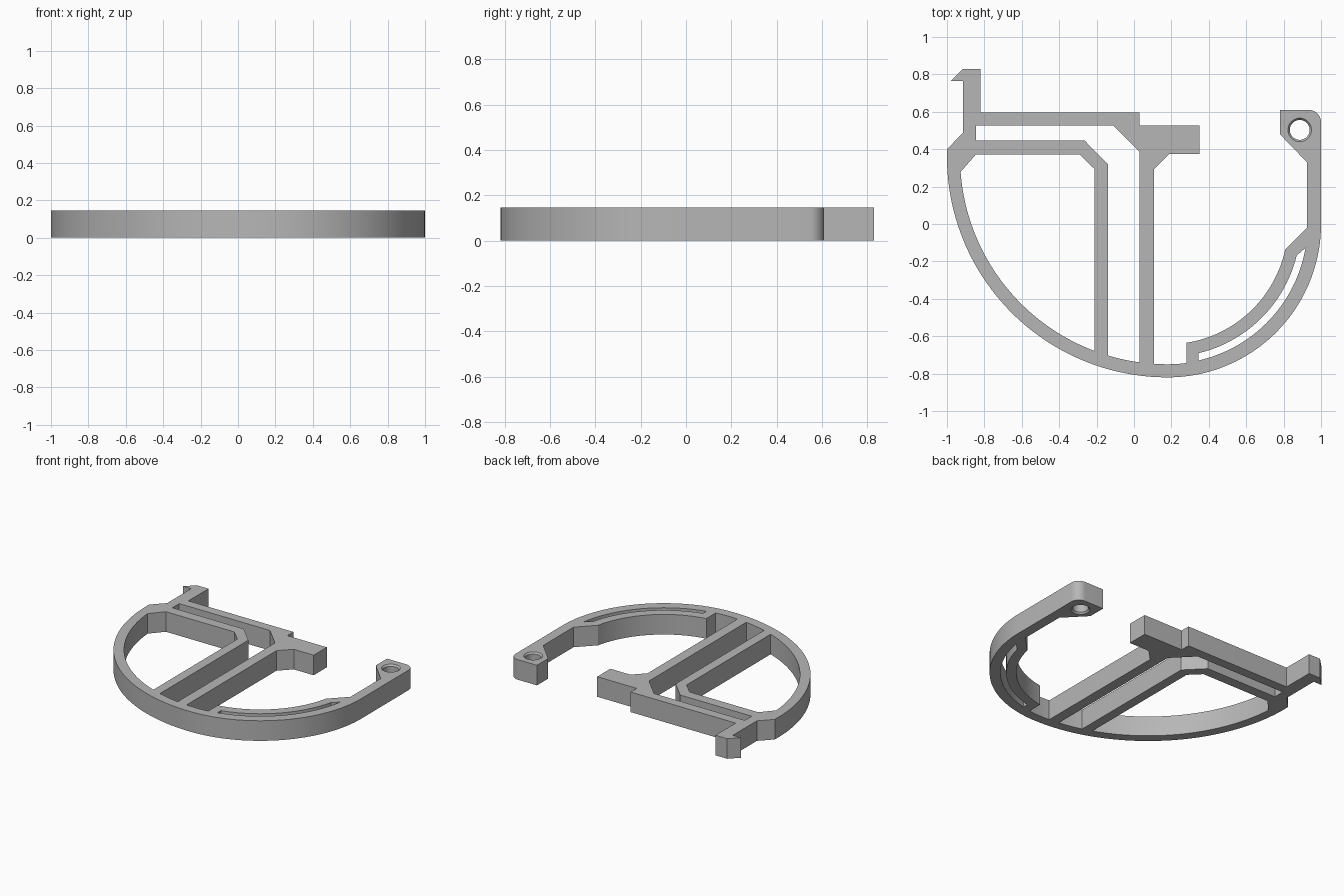
import bpy, bmesh
from math import sin, cos, radians, tau, asin, acos, degrees

HEIGHT = 0.147
CX = 0.18            # both rim arcs are centred on this x
BIG_Y = 0.36         # centre height of the wide left arc
BIG_IN, SMALL_IN = 1.11, 0.75

cube = bpy.data.objects.get("Cube")
if cube:
    bpy.data.objects.remove(cube, do_unlink=True)

grey = bpy.data.materials.new("plain grey")
grey.use_nodes = True
grey.diffuse_color = (0.47, 0.47, 0.47, 1)
grey.node_tree.nodes["Principled BSDF"].inputs["Base Color"].default_value = grey.diffuse_color


def arc(x, y, r, a, b, n=32):
    """Points on an arc from angle a to b in degrees."""
    angles = [radians(a + (b - a) * i / n) for i in range(n + 1)]
    return [(x + r * cos(t), y + r * sin(t)) for t in angles]


def big_arc(x0, x1, n=32):
    """Inner rim of the wide left arc between two x positions."""
    a, b = (360 - degrees(acos((x - CX) / BIG_IN)) for x in (x0, x1))
    return arc(CX, BIG_Y, BIG_IN, a, b, n)


def small_arc(r, x0, x1, n=32):
    """Lower right arc of radius r between two x positions."""
    a, b = (270 + degrees(asin((x - CX) / r)) for x in (x0, x1))
    return arc(CX, 0, r, a, b, n)


# Outer boundary: rim, screw lug, spring rib, post, bracket and hook
outline = (
    [(-1, 0.40)]
    + arc(CX, BIG_Y, 1.18, 180, 270, 64)
    + arc(CX, 0, 0.82, 270, 360, 64)[1:]
    + arc(0.935, 0.545, 0.065, 0, 90, 10)
    + [(0.78, 0.61), (0.78, 0.48), (0.925, 0.33), (0.925, -0.02)]
    + small_arc(0.643, 0.808, 0.28, 40)
    + small_arc(SMALL_IN, 0.28, CX, 6)
    + big_arc(CX, 0.107, 4)[1:]
    + [(0.107, 0.293), (0.19, 0.375), (0.35, 0.375), (0.35, 0.527),
       (0.03, 0.527), (0.03, 0.597), (-0.82, 0.597), (-0.82, 0.83),
       (-0.915, 0.83), (-0.98, 0.765), (-0.915, 0.765), (-0.915, 0.487)]
)

# Openings through the plate
left_window = ([(-0.845, 0.372), (-0.29, 0.372), (-0.21, 0.293)]
               + big_arc(-0.21, -0.927, 48))
middle_channel = ([(-0.845, 0.527), (-0.11, 0.527), (0.03, 0.385)]
                  + big_arc(0.03, -0.14, 8)
                  + [(-0.14, 0.32), (-0.265, 0.447), (-0.845, 0.447)])
rib_slot = small_arc(0.71, 0.345, 0.87, 40) + small_arc(0.748, 0.917, 0.345, 40)
HOLE_X, HOLE_Y, HOLE_R, BORE_R = 0.886, 0.503, 0.063, 0.053
screw_hole = arc(HOLE_X, HOLE_Y, HOLE_R, 0, 360, 48)[:-1]


def finish(obj):
    """Give an object its colour and smooth shading with sharp edges."""
    obj.data.materials.clear()
    obj.data.materials.append(grey)
    bpy.ops.object.select_all(action='DESELECT')
    obj.select_set(True)
    bpy.context.view_layer.objects.active = obj
    bpy.ops.object.shade_smooth_by_angle(angle=radians(30))


# Frame: filled flat curve with holes, extruded upwards
curve = bpy.data.curves.new("frame", 'CURVE')
curve.dimensions = '2D'
curve.fill_mode = 'BOTH'
curve.extrude = HEIGHT / 2
for loop in (outline, left_window, middle_channel, rib_slot, screw_hole):
    spline = curve.splines.new('POLY')
    spline.points.add(len(loop) - 1)
    for point, (x, y) in zip(spline.points, loop):
        point.co = (x, y, 0, 1)
    spline.use_cyclic_u = True
frame = bpy.data.objects.new("frame", curve)
bpy.context.collection.objects.link(frame)
bpy.ops.object.select_all(action='DESELECT')
frame.select_set(True)
bpy.context.view_layer.objects.active = frame
bpy.ops.object.convert(target='MESH')
frame = bpy.context.view_layer.objects.active

bm = bmesh.new()
bm.from_mesh(frame.data)
bmesh.ops.translate(bm, verts=bm.verts, vec=(0, 0, HEIGHT / 2))
bmesh.ops.remove_doubles(bm, verts=bm.verts, dist=0.0002)
bmesh.ops.recalc_face_normals(bm, faces=bm.faces)
# Open the screw hole wall so the chamfered bore can line it
wall = [f for f in bm.faces if abs(f.normal.z) < 0.5 and all(
    abs((v.co.x - HOLE_X) ** 2 + (v.co.y - HOLE_Y) ** 2 - HOLE_R ** 2) < 0.0005 for v in f.verts)]
bmesh.ops.delete(bm, geom=wall, context='FACES_ONLY')
bm.to_mesh(frame.data)
bm.free()
finish(frame)

# Screw bore: a lathed lining chamfered at both ends
CHAMFER = 0.012
profile = [(HOLE_R, 0), (BORE_R, CHAMFER), (BORE_R, HEIGHT - CHAMFER), (HOLE_R, HEIGHT)]
bm = bmesh.new()
rings = [[bm.verts.new((HOLE_X + r * cos(tau * i / 48), HOLE_Y + r * sin(tau * i / 48), z))
          for i in range(48)] for r, z in profile]
for low, high in zip(rings, rings[1:]):
    for i in range(48):
        j = (i + 1) % 48
        bm.faces.new((low[j], low[i], high[i], high[j]))
mesh = bpy.data.meshes.new("screw_bore")
bm.to_mesh(mesh)
bm.free()
bore = bpy.data.objects.new("screw_bore", mesh)
bpy.context.collection.objects.link(bore)
finish(bore)
